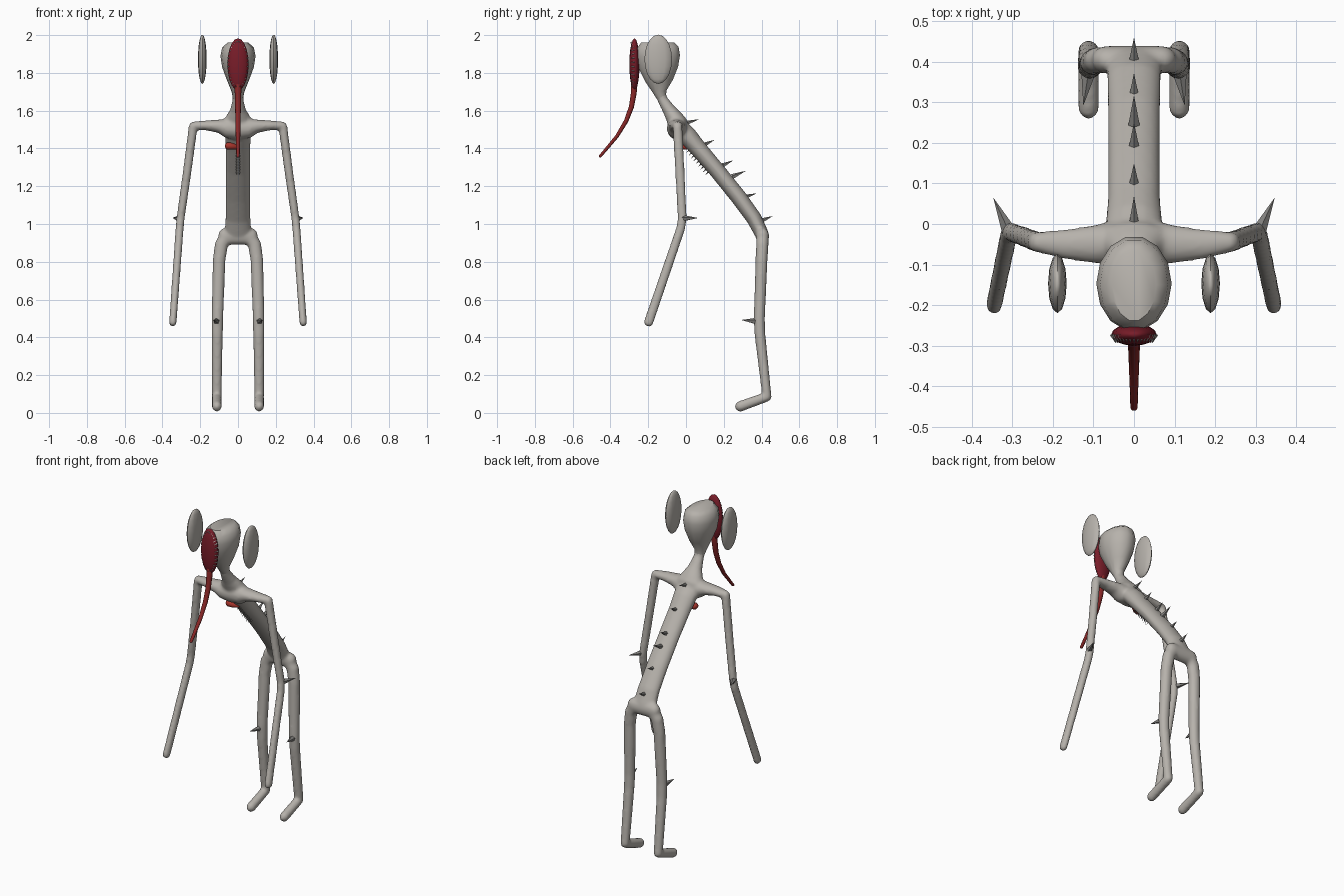
import bpy, bmesh, math
from mathutils import Vector, Matrix

if "Cube" in bpy.data.objects:
    bpy.data.objects.remove(bpy.data.objects["Cube"], do_unlink=True)

X, Y = Vector((1, 0, 0)), Vector((0, 1, 0))


def material(name, r, g, b):
    m = bpy.data.materials.new(name)
    m.use_nodes = True
    m.diffuse_color = (r, g, b, 1)
    bsdf = next(n for n in m.node_tree.nodes if n.type == 'BSDF_PRINCIPLED')
    bsdf.inputs["Base Color"].default_value = (r, g, b, 1)
    return m


SKIN = material("pale grey skin", 0.47, 0.445, 0.41)
HORN = material("dark grey horn", 0.23, 0.225, 0.215)
MOUTH = material("dark red mouth", 0.19, 0.012, 0.022)
TONGUE = material("red tongue", 0.25, 0.02, 0.02)
HEART = material("bright red heart", 0.38, 0.035, 0.025)


def finish(bm, name, mat, smooth=True):
    bmesh.ops.recalc_face_normals(bm, faces=bm.faces[:])
    mesh = bpy.data.meshes.new(name)
    bm.to_mesh(mesh)
    bm.free()
    mesh.materials.append(mat)
    ob = bpy.data.objects.new(name, mesh)
    bpy.context.collection.objects.link(ob)
    if smooth:
        bpy.ops.object.select_all(action='DESELECT')
        ob.select_set(True)
        bpy.context.view_layer.objects.active = ob
        bpy.ops.object.shade_smooth_by_angle(angle=math.radians(45))
    return ob


def tube(bm, sections, ref=X, rounded=True, sides=16):
    """Loft ellipses (x, y, z, radius along ref, other radius)."""
    pts = [Vector(s[:3]) for s in sections]
    last = len(pts) - 1
    rings = []
    for i, s in enumerate(sections):
        t = (pts[min(i + 1, last)] - pts[max(i - 1, 0)]).normalized()
        rings.append((pts[i], t, s[3], s[4]))
    if rounded:
        def dome(ring, sign):
            p, t, a, b = ring
            r = min(a, b)
            return [(p + t * sign * r * math.sin(w), t, a * math.cos(w), b * math.cos(w))
                    for w in (0.5, 1.0, 1.4)]
        rings = dome(rings[0], -1)[::-1] + rings + dome(rings[-1], 1)
    loops = []
    for p, t, a, b in rings:
        u = (ref - t * ref.dot(t)).normalized()
        v = t.cross(u)
        angles = [math.tau * k / sides for k in range(sides)]
        loops.append([bm.verts.new(p + u * a * math.cos(w) + v * b * math.sin(w)) for w in angles])
    for low, high in zip(loops, loops[1:]):
        for k in range(sides):
            n = (k + 1) % sides
            bm.faces.new((low[k], low[n], high[n], high[k]))
    bm.faces.new(loops[0][::-1])
    bm.faces.new(loops[-1])


def spike(bm, base, tip, radius, sides=5):
    base, tip = Vector(base), Vector(tip)
    d = tip - base
    m = Matrix.Translation((base + tip) / 2) @ d.to_track_quat('Z', 'Y').to_matrix().to_4x4()
    bmesh.ops.create_cone(bm, cap_ends=True, segments=sides, radius1=radius, radius2=0,
                          depth=d.length, matrix=m)


def ellipsoid(name, mat, centre, radii, segments=16, rings=10):
    bm = bmesh.new()
    bmesh.ops.create_uvsphere(bm, u_segments=segments, v_segments=rings, radius=1,
                              matrix=Matrix.Translation(centre) @ Matrix.Diagonal((*radii, 1)))
    return finish(bm, name, mat)


# Body: torso, neck and limbs fused into one smooth skin
bm = bmesh.new()
tube(bm, [(0, -0.04, 1.52, 0.07, 0.045), (0, 0.01, 1.465, 0.07, 0.05),
          (0, 0.06, 1.405, 0.065, 0.046), (0, 0.163, 1.285, 0.064, 0.043),
          (0, 0.28, 1.14, 0.065, 0.043), (0, 0.36, 1.03, 0.067, 0.041),
          (0, 0.4, 0.95, 0.072, 0.037)])
tube(bm, [(0, -0.04, 1.53, 0.09, 0.05), (0, -0.06, 1.56, 0.068, 0.046),
          (0, -0.09, 1.605, 0.042, 0.035), (0, -0.125, 1.66, 0.029, 0.027),
          (0, -0.138, 1.7, 0.03, 0.03)])
tube(bm, [(-0.07, 0.405, 0.935, 0.035, 0.045), (0.07, 0.405, 0.935, 0.035, 0.045)], Y)
for s in (-1, 1):
    # shoulder
    tube(bm, [(0, -0.045, 1.505, 0.056, 0.06), (s * 0.06, -0.048, 1.507, 0.054, 0.052),
              (s * 0.1, -0.05, 1.518, 0.047, 0.036), (s * 0.17, -0.05, 1.522, 0.037, 0.026),
              (s * 0.235, -0.045, 1.52, 0.026, 0.023)], Y)
    # arm
    tube(bm, [(s * 0.237, -0.045, 1.518, 0.026, 0.024), (s * 0.27, -0.032, 1.27, 0.025, 0.023),
              (s * 0.304, -0.02, 1.03, 0.024, 0.022), (s * 0.309, -0.027, 0.98, 0.024, 0.022),
              (s * 0.345, -0.199, 0.477, 0.026, 0.02)], Y)
    # leg
    tube(bm, [(s * 0.06, 0.405, 0.935, 0.034, 0.038), (s * 0.088, 0.404, 0.89, 0.033, 0.036),
              (s * 0.1, 0.4, 0.81, 0.032, 0.034), (s * 0.109, 0.388, 0.5, 0.03, 0.031),
              (s * 0.11, 0.391, 0.42, 0.029, 0.03), (s * 0.112, 0.428, 0.09, 0.025, 0.026)], Y)
    # foot
    tube(bm, [(s * 0.112, 0.428, 0.085, 0.026, 0.026), (s * 0.112, 0.285, 0.034, 0.026, 0.029)])
body = finish(bm, "body", SKIN)
fuse = body.modifiers.new("fuse", 'REMESH')
fuse.mode = 'VOXEL'
fuse.voxel_size = 0.009
fuse.use_smooth_shade = True
soften = body.modifiers.new("soften", 'SMOOTH')
soften.factor = 0.5
soften.iterations = 5

# Head: pear shape with a flat crown
bm = bmesh.new()
tube(bm, [(0, -0.128, 1.665, 0.027, 0.025), (0, -0.14, 1.7, 0.034, 0.037),
          (0, -0.143, 1.76, 0.058, 0.076), (0, -0.147, 1.83, 0.084, 0.108),
          (0, -0.147, 1.89, 0.093, 0.118), (0, -0.15, 1.935, 0.084, 0.113),
          (0, -0.15, 1.96, 0.055, 0.09)], rounded=False, sides=14)
finish(bm, "head", SKIN)

# Floating ears
for side, s in (("left", 1), ("right", -1)):
    ellipsoid(side + "_ear", SKIN, (s * 0.189, -0.147, 1.872), (0.023, 0.073, 0.13), 12, 10)

# Upright mouth with a ring of teeth
ellipsoid("mouth", MOUTH, (0, -0.273, 1.845), (0.056, 0.027, 0.138))
bm = bmesh.new()
TEETH = 34
for i in range(TEETH):
    w = math.tau * (i + 0.5) / TEETH
    c, n = math.cos(w), math.sin(w)
    spike(bm, (0.054 * c, -0.272, 1.845 + 0.128 * n), (0.046 * c, -0.294, 1.845 + 0.116 * n), 0.006, 4)
finish(bm, "teeth", SKIN, False)

# Hanging tongue
bm = bmesh.new()
tube(bm, [(0, -0.272, 1.76, 0.02, 0.018), (0, -0.277, 1.69, 0.017, 0.016),
          (0, -0.289, 1.62, 0.015, 0.014), (0, -0.317, 1.545, 0.014, 0.012),
          (0, -0.365, 1.465, 0.012, 0.01), (0, -0.415, 1.405, 0.01, 0.009),
          (0, -0.453, 1.36, 0.009, 0.008)], sides=10)
finish(bm, "tongue", TONGUE)

# Exposed heart on the chest
bm = bmesh.new()
tube(bm, [(-0.05, -0.012, 1.413, 0.022, 0.02), (-0.025, -0.01, 1.41, 0.02, 0.017),
          (0.0, 0.005, 1.405, 0.014, 0.012)], Y)
finish(bm, "heart", HEART)

# Spikes down the spine
bm = bmesh.new()
for y, z, ty, tz in ((-0.01, 1.53, 0.07, 1.555), (0.09, 1.415, 0.15, 1.445),
                     (0.185, 1.305, 0.25, 1.337), (0.245, 1.25, 0.318, 1.282),
                     (0.305, 1.14, 0.373, 1.162), (0.395, 1.015, 0.46, 1.042)):
    spike(bm, (0, y, z), (0, ty, tz), 0.015)
finish(bm, "back_spikes", HORN, False)

# Spikes on elbows and knees
bm = bmesh.new()
for s in (-1, 1):
    spike(bm, (s * 0.31, -0.015, 1.03), (s * 0.347, 0.065, 1.032), 0.018)
    spike(bm, (s * 0.113, 0.37, 0.485), (s * 0.125, 0.292, 0.492), 0.018)
finish(bm, "joint_spikes", HORN, False)

# Two rows of tiny teeth along the belly
bm = bmesh.new()
a, b = Vector((0, 0.015, 1.39)), Vector((0, 0.115, 1.272))
for i in range(9):
    p = a.lerp(b, i / 8)
    for s in (-1, 1):
        spike(bm, p + Vector((s * 0.012, 0.01, 0.01)), p + Vector((s * 0.004, -0.014, -0.014)), 0.006, 4)
finish(bm, "belly_teeth", HORN, False)
